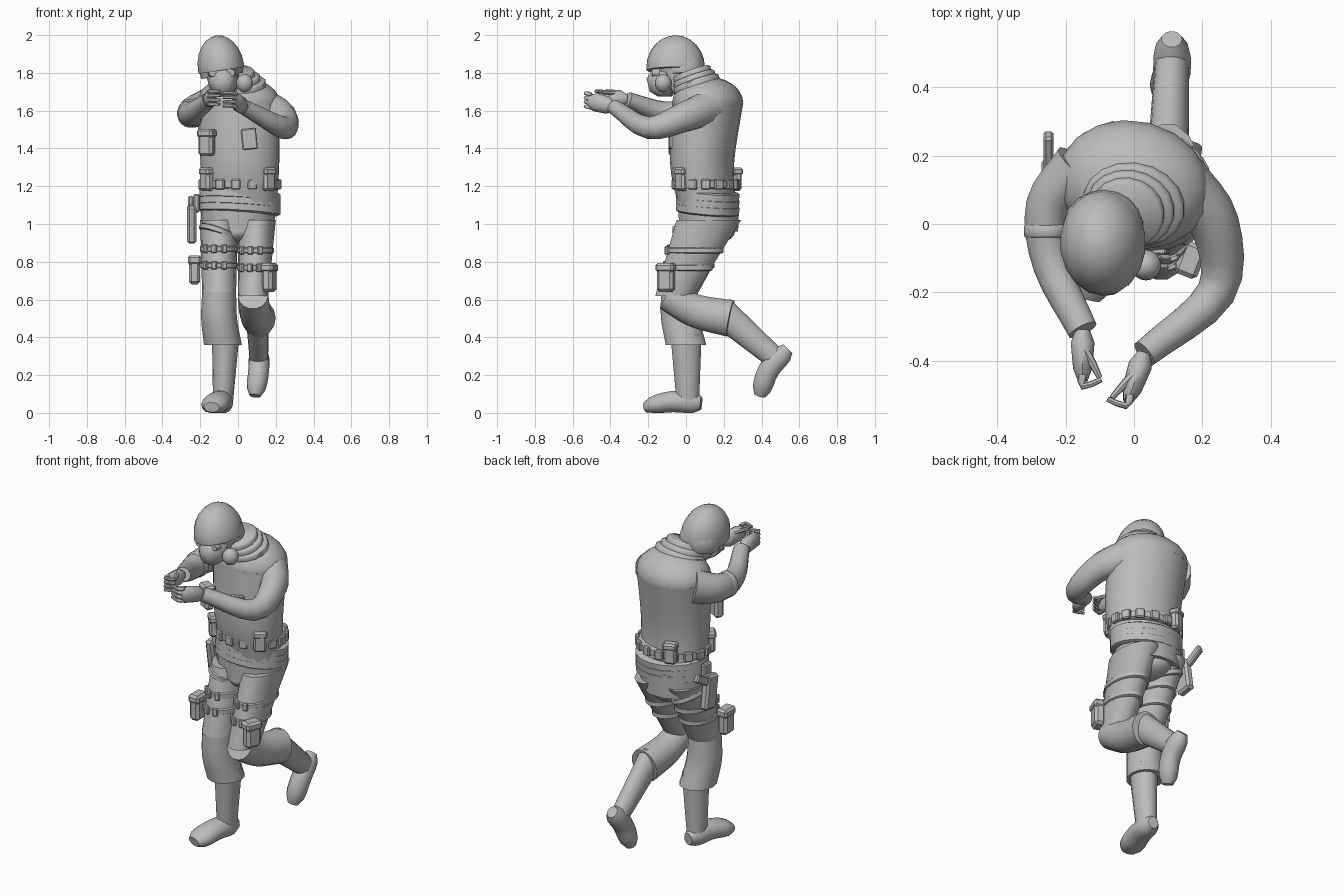
import bpy, bmesh, math
from mathutils import Vector, Matrix

default_cube = bpy.data.objects.get("Cube")
if default_cube:
    bpy.data.objects.remove(default_cube, do_unlink=True)

SHADE = (.5, .5, .5, 1)
grey = bpy.data.materials.new("plain grey")
grey.use_nodes = True
grey.diffuse_color = SHADE
grey.node_tree.nodes["Principled BSDF"].inputs["Base Color"].default_value = SHADE

X, Y, Z = Vector((1, 0, 0)), Vector((0, 1, 0)), Vector((0, 0, 1))
TURNED = Vector((1, -.25, 0)).normalized()    # the chest is turned to one side


def finish(name, bm, smooth_angle=50):
    bmesh.ops.recalc_face_normals(bm, faces=bm.faces)
    mesh = bpy.data.meshes.new(name)
    bm.to_mesh(mesh)
    bm.free()
    mesh.materials.append(grey)
    part = bpy.data.objects.new(name, mesh)
    bpy.context.collection.objects.link(part)
    bpy.context.view_layer.objects.active = part
    part.select_set(True)
    bpy.ops.object.shade_smooth_by_angle(angle=math.radians(smooth_angle))
    part.select_set(False)


def skin(name, centres, radii, hint, level, sides):
    """Join elliptical rings; each radius pair is along the hint and across it."""
    bm = bmesh.new()
    rings = []
    last = len(centres) - 1
    for i, (centre, (along, across)) in enumerate(zip(centres, radii)):
        travel = (centres[min(i + 1, last)] - centres[max(i - 1, 0)]).normalized()
        axis = Z if level else travel
        u = (hint - axis * hint.dot(axis)).normalized()
        v = axis.cross(u)
        ring = []
        for k in range(sides):
            a = math.tau * k / sides
            point = centre + u * along * math.cos(a) + v * across * math.sin(a)
            point.z = max(point.z, 0)
            ring.append(bm.verts.new(point))
        rings.append(ring)
    for low, high in zip(rings, rings[1:]):
        for k in range(sides):
            n = (k + 1) % sides
            bm.faces.new((low[k], low[n], high[n], high[k]))
    bm.faces.new(rings[0])
    bm.faces.new(rings[-1])
    finish(name, bm)


def limb(name, path, start, end, hint=X, level=False, soft=False, sides=14, steps=4):
    """Tapered tube along a smooth curve through the path; soft rounds its ends."""
    path = [Vector(p) for p in path]
    padded = [path[0] * 2 - path[1], *path, path[-1] * 2 - path[-2]]
    spans = len(path) - 1
    centres, radii = [], []
    for i in range(spans * steps + 1):
        span = min(i // steps, spans - 1)
        f = i / steps - span
        a, b, c, d = padded[span:span + 4]
        centres.append(b + (c - a) * f / 2 + (a * 2 - b * 5 + c * 4 - d) * f * f / 2
                       + (b * 3 - a - c * 3 + d) * f ** 3 / 2)
        t = i / (spans * steps)
        swell = max(.55, 1 - abs(t * 2 - 1) ** 8) if soft else 1
        radii.append([(p + (q - p) * t) * swell for p, q in zip(start, end)])
    skin(name, centres, radii, hint, level, sides)


def band(name, centre, rx, ry, half, axis=Z, hint=X):
    axis = Vector(axis).normalized()
    offsets = (-1, -.7, .7, 1)
    centres = [Vector(centre) + axis * half * s for s in offsets]
    radii = [(rx * k, ry * k) for k in (.93 if abs(s) == 1 else 1 for s in offsets)]
    skin(name, centres, radii, hint, False, 18)


def dome(name, centre, radii, tilt=0, cut=-1, yaw=0):
    """Ellipsoid with everything below the cut height sliced away."""
    bm = bmesh.new()
    bmesh.ops.create_uvsphere(bm, u_segments=18, v_segments=12, radius=1)
    bmesh.ops.bisect_plane(bm, geom=bm.verts[:] + bm.edges[:] + bm.faces[:],
                           plane_co=Z * cut, plane_no=Z, clear_inner=True)
    bmesh.ops.holes_fill(bm, edges=[e for e in bm.edges if e.is_boundary])
    turn = Matrix.Rotation(yaw, 4, 'Z') @ Matrix.Rotation(tilt, 4, 'Y')
    shape = Matrix.Translation(centre) @ turn @ Matrix.Diagonal((*radii, 1))
    bmesh.ops.transform(bm, matrix=shape, verts=bm.verts)
    finish(name, bm)


def box(name, centre, size, yaw=0, pitch=0, roll=0):
    bm = bmesh.new()
    bmesh.ops.create_cube(bm, size=1, matrix=Matrix.Diagonal((*size, 1)))
    bmesh.ops.bevel(bm, geom=bm.edges[:], offset=min(size) / 4, segments=1, affect='EDGES')
    turn = Matrix.Rotation(yaw, 4, 'Z') @ Matrix.Rotation(pitch, 4, 'X') @ Matrix.Rotation(roll, 4, 'Y')
    bmesh.ops.transform(bm, matrix=Matrix.Translation(centre) @ turn, verts=bm.verts)
    finish(name, bm, 30)


def pouch(name, centre, height, yaw):
    """Upright pouch with an overhanging lid."""
    width, depth = height * .6, height * .4
    box(name, centre, (width, depth, height), yaw)
    box(name + "_lid", Vector(centre) + Z * height * .36, (width * 1.12, depth * 1.2, height / 3), yaw)


def around(centre, rx, ry, degrees):
    """Point on an upright ellipse, and the yaw that faces outward there."""
    a = math.radians(degrees)
    point = Vector(centre) + X * rx * math.cos(a) + Y * ry * math.sin(a)
    return point, math.atan2(math.sin(a) / ry, math.cos(a) / rx) + math.pi / 2


# Torso and hips
limb("torso", [(.01, .11, 1.1), (.01, .085, 1.33), (0, .115, 1.64)], (.2, .15), (.225, .185), TURNED, True, sides=20)
dome("shoulders", (0, .115, 1.64), (.226, .186, .14), cut=-.1, yaw=-.245)
limb("hips", [(0, .12, 1.1), (0, .12, .96)], (.2, .165), (.19, .16), level=True)
dome("seat", (0, .11, .96), (.12, .15, .07))

# Layered jacket hem
for i in range(3):
    band(f"jacket_hem_{i}", (.01, .115, 1.15 - i * .035), .215, .17, .026, (.06, .08, 1))

# Belt with clips and pouches
BELT = (.01, .105, 1.21)
band("belt", BELT, .208, .168, .024)
for degrees in range(0, 360, 24):
    spot, yaw = around(BELT, .208, .168, degrees)
    box(f"belt_clip_{degrees}", spot, (.05, .024, .055), yaw)
for degrees in (215, 314, 115):
    spot, yaw = around(BELT, .215, .175, degrees)
    pouch(f"belt_pouch_{degrees}", spot + Z * .025, .12, yaw)

# Chest pouch and flap
pouch("chest_pouch", (-.165, -.055, 1.43), .14, -.5)
box("chest_flap", (.06, -.08, 1.45), (.08, .02, .11), roll=-.1)

# Scarf folds around the neck
for i in range(3):
    band(f"scarf_fold_{i}", (-.01 * i, .06 - .012 * i, 1.73 + .026 * i),
         .15 - .02 * i, .125 - .01 * i, .028, (-.1, -.35, 1), TURNED)

# Head, mask and helmet
limb("head", [(-.04, .03, 1.66), (-.08, -.04, 1.77), (-.085, -.05, 1.86)], (.07, .07), (.1, .13), level=True)
limb("mask", [(-.08, -.06, 1.77), (-.08, -.2, 1.735)], (.09, .1), (.055, .065), soft=True)
dome("mask_canister", (.035, -.12, 1.745), (.045, .045, .048))
for side in (-1, 1):
    limb(f"goggle_{side}", [(side * .04 - .085, -.14, 1.8), (side * .04 - .085, -.18, 1.8)], (.034, .028), (.03, .02))
dome("helmet", (-.09, -.055, 1.83), (.125, .155, .17), -.15, -.1)
dome("helmet_rear", (-.09, -.01, 1.82), (.118, .11, .12), -.15, -.3)


def hand(name, wrist, forward, curl):
    """Palm with four curled fingers and a thumb."""
    wrist, forward = Vector(wrist), Vector(forward).normalized()
    inward = X * curl
    knuckles = wrist + forward * .13
    limb(name + "_palm", [wrist, knuckles + forward * .02], (.045, .04), (.05, .026), Z, soft=True, sides=10)
    for i in range(4):
        root = knuckles + Z * (i - 1.5) * .023
        bend = root + forward * .035
        limb(f"{name}_finger_{i}", [root, bend, bend + inward * .055 + Y * .02],
             (.012, .013), (.008, .008), Z, sides=7, steps=2)
    base = wrist + forward * .05 + Z * .03
    limb(name + "_thumb", [base, base + forward * .05 + inward * .03, base + forward * .09 + inward * .05],
         (.016, .016), (.008, .008), Z, sides=7, steps=2)


# Arms reach forward with the hands nearly together
LEFT_WRIST, RIGHT_WRIST = (.03, -.38, 1.62), (-.15, -.31, 1.66)
limb("left_arm", [(.13, .13, 1.62), (.235, 0, 1.57), (.24, -.2, 1.51), LEFT_WRIST], (.1, .09), (.04, .042), Z)
limb("right_arm", [(-.16, .17, 1.62), (-.25, .05, 1.59), (-.24, -.12, 1.59), RIGHT_WRIST], (.1, .08), (.04, .045), Z)
band("right_sleeve_strap", (-.255, -.02, 1.585), .075, .068, .02, -Y, Z)
hand("left_hand", LEFT_WRIST, (-.35, -1, .25), -1)
hand("right_hand", RIGHT_WRIST, (0, -1, .05), 1)


def thigh(name, hip, knee, top, bottom):
    """Thigh of the trousers with two buckled straps."""
    limb(name, [hip, knee], top, bottom, level=True)
    for t in (.4, .63):
        centre = Vector(hip).lerp(Vector(knee), t)
        rx, ry = (p + (q - p) * t + .006 for p, q in zip(top, bottom))
        band(f"{name}_strap_{t}", centre, rx, ry, .016)
        for degrees in (225, 255, 285):
            spot, yaw = around(centre, rx, ry, degrees)
            box(f"{name}_buckle_{t}_{degrees}", spot, (.03, .02, .045), yaw)


# Trousers
RIGHT_KNEE = (-.1, -.035, .64)
thigh("right_thigh", (-.1, .11, 1.02), RIGHT_KNEE, (.1, .165), (.09, .105))
thigh("left_thigh", (.1, .12, 1.02), (.08, -.06, .62), (.1, .175), (.08, .105))
limb("right_shin", [RIGHT_KNEE, (-.1, -.03, .5), (-.08, 0, .36)], (.09, .1), (.1, .11), level=True)
limb("left_shin", [(.08, -.1, .62), (.09, .05, .54), (.11, .235, .5)], (.08, .08), (.09, .1))

# Boots
limb("right_boot_shaft", [(-.065, 0, .42), (-.08, .01, .04)], (.073, .085), (.052, .06), level=True)
limb("right_boot_foot", [(-.07, .08, .05), (-.1, -.07, .06), (-.14, -.215, .03)], (.055, .065), (.078, .05), soft=True)
limb("left_boot_shaft", [(.1, .18, .54), (.11, .46, .3)], (.062, .085), (.05, .06))
limb("left_boot_foot", [(.11, .54, .34), (.11, .44, .23), (.09, .39, .09)], (.055, .06), (.055, .055), soft=True)

# Thigh pouches, hip holster and its strap
pouch("right_thigh_pouch", (-.23, -.05, .755), .15, -math.pi / 2)
pouch("left_thigh_pouch", (.165, -.105, .715), .15, 1.2)
band("holster_strap", (-.105, .085, .955), .105, .16, .016, (.35, .1, 1))
box("holster", (-.245, .13, 1), (.05, .1, .2), pitch=.15)
box("holster_hanger", (-.22, .12, 1.11), (.03, .07, .1))
box("sidearm_grip", (-.25, .21, 1.1), (.03, .12, .05), pitch=.5)
